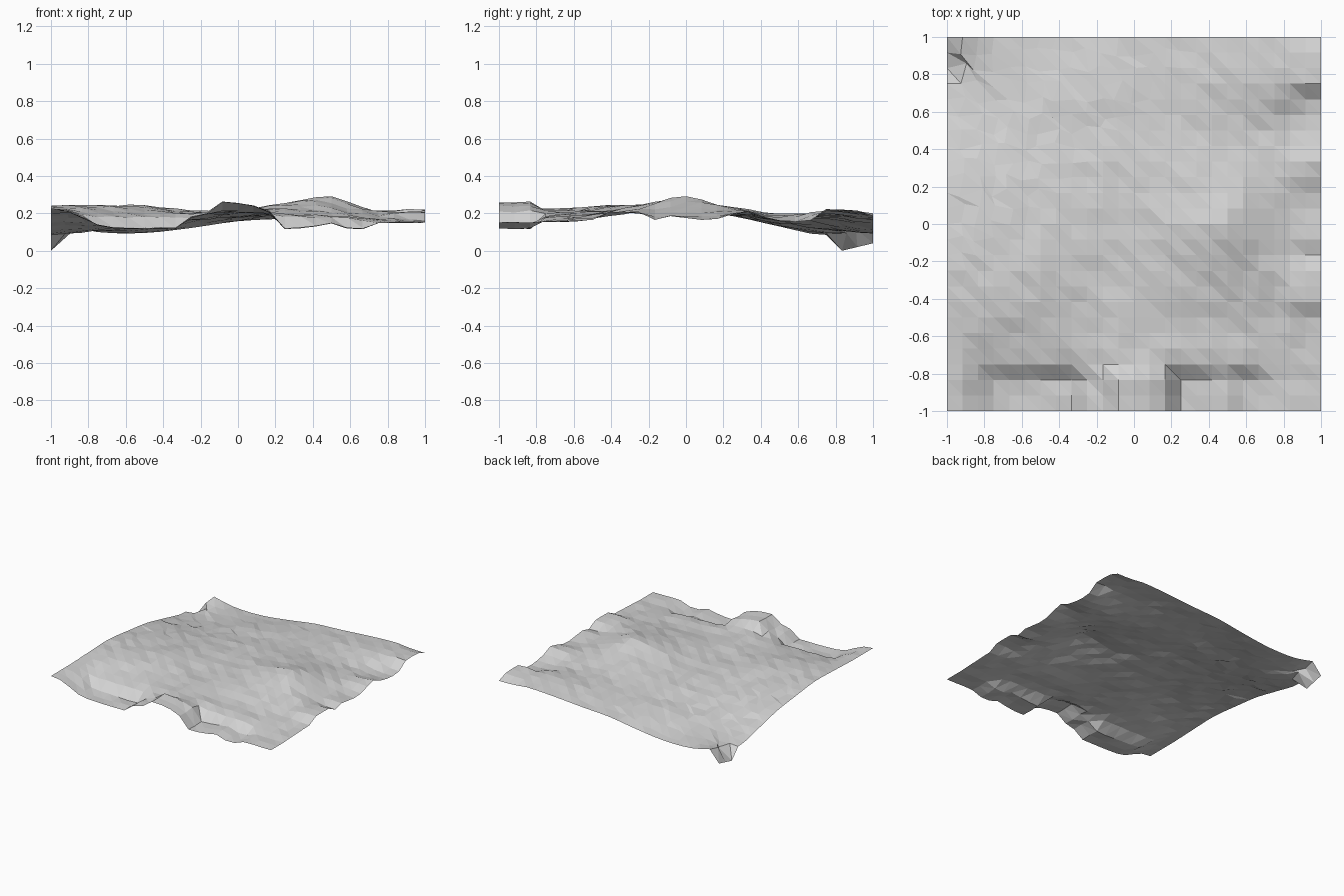
import bpy, bmesh, math, random

if "Cube" in bpy.data.objects:
    bpy.data.objects.remove(bpy.data.objects["Cube"])

random.seed(4)
N = 24

# Broad relief in thousandths: rows front to back, columns left to right
RELIEF = [
    [225, 185, 180, 185, 222, 185, 175, 160, 150],
    [225, 192, 188, 190, 215, 192, 182, 168, 155],
    [234, 232, 222, 210, 205, 200, 192, 178, 165],
    [240, 238, 240, 212, 210, 230, 240, 208, 200],
    [215, 225, 220, 207, 215, 250, 285, 205, 175],
    [185, 190, 190, 195, 205, 225, 230, 200, 195],
    [130, 140, 152, 170, 184, 192, 192, 175, 165],
    [ 85, 108, 130, 157, 178, 191, 203, 210, 218],
    [150, 100,  95, 122, 158, 172, 190, 200, 185],
]
# Ragged heights along the front edge (left to right) and right edge (front to back)
FRONT = [225, 215, 180, 140, 125, 122, 120, 120, 120, 180, 200, 258, 255,
         242, 210, 120, 120, 130, 146, 120, 120, 150, 152, 150, 150]
RIGHT = [150, 155, 155, 155, 158, 162, 165, 205, 207, 205, 165, 185, 175,
         165, 170, 195, 215, 180, 163, 155, 163, 218, 220, 215, 185]


def spline(p, t):
    """Smooth curve through evenly spaced values."""
    i = min(int(t), len(p) - 2)
    f = t - i
    a, b, c, d = (p[max(0, min(len(p) - 1, i + k))] for k in (-1, 0, 1, 2))
    return b + .5 * f * (c - a + f * (2*a - 5*b + 4*c - d + f * (3*(b - c) + d - a)))


def height(i, j):
    z = spline([spline(row, i / 3) for row in RELIEF], j / 3)
    # sunken pockets and the ridge at the front edge
    w = (1, 1, 1, .1)[j] if j < 4 else 0
    z += (FRONT[i] - z) * w
    # stepped notches at the right edge
    w = {24: 1, 23: .85, 22: .5}.get(i, 0)
    if j > 2:
        z += (RIGHT[j] - z) * w
    # deep dip at the back left corner
    if i == 0 and j >= 22:
        z = 0 if j == 22 else 20 * (j - 22)
    elif 0 < i < N and 0 < j < N:
        z += random.uniform(-7, 7)
    return z / 1000


bm = bmesh.new()
grid = []
for j in range(N + 1):
    row = []
    for i in range(N + 1):
        x, y = -1 + 2 * i / N, -1 + 2 * j / N
        # rougher, irregular rock spacing in the back left quarter
        if 0 < i < N and 0 < j < N and x - y < -.6:
            x += random.uniform(-.025, .025)
            y += random.uniform(-.025, .025)
        row.append(bm.verts.new((x, y, height(i, j))))
    grid.append(row)
for j in range(N):
    for i in range(N):
        a, b = grid[j][i], grid[j][i + 1]
        c, d = grid[j + 1][i + 1], grid[j + 1][i]
        bm.faces.new((a, b, d))
        bm.faces.new((b, c, d))

mesh = bpy.data.meshes.new("terrain")
bm.to_mesh(mesh)
bm.free()
mat = bpy.data.materials.new("light grey rock")
mat.diffuse_color = (.65, .65, .65, 1)
mat.use_nodes = True
mat.node_tree.nodes["Principled BSDF"].inputs["Base Color"].default_value = mat.diffuse_color
mesh.materials.append(mat)
terrain = bpy.data.objects.new("terrain", mesh)
bpy.context.collection.objects.link(terrain)
